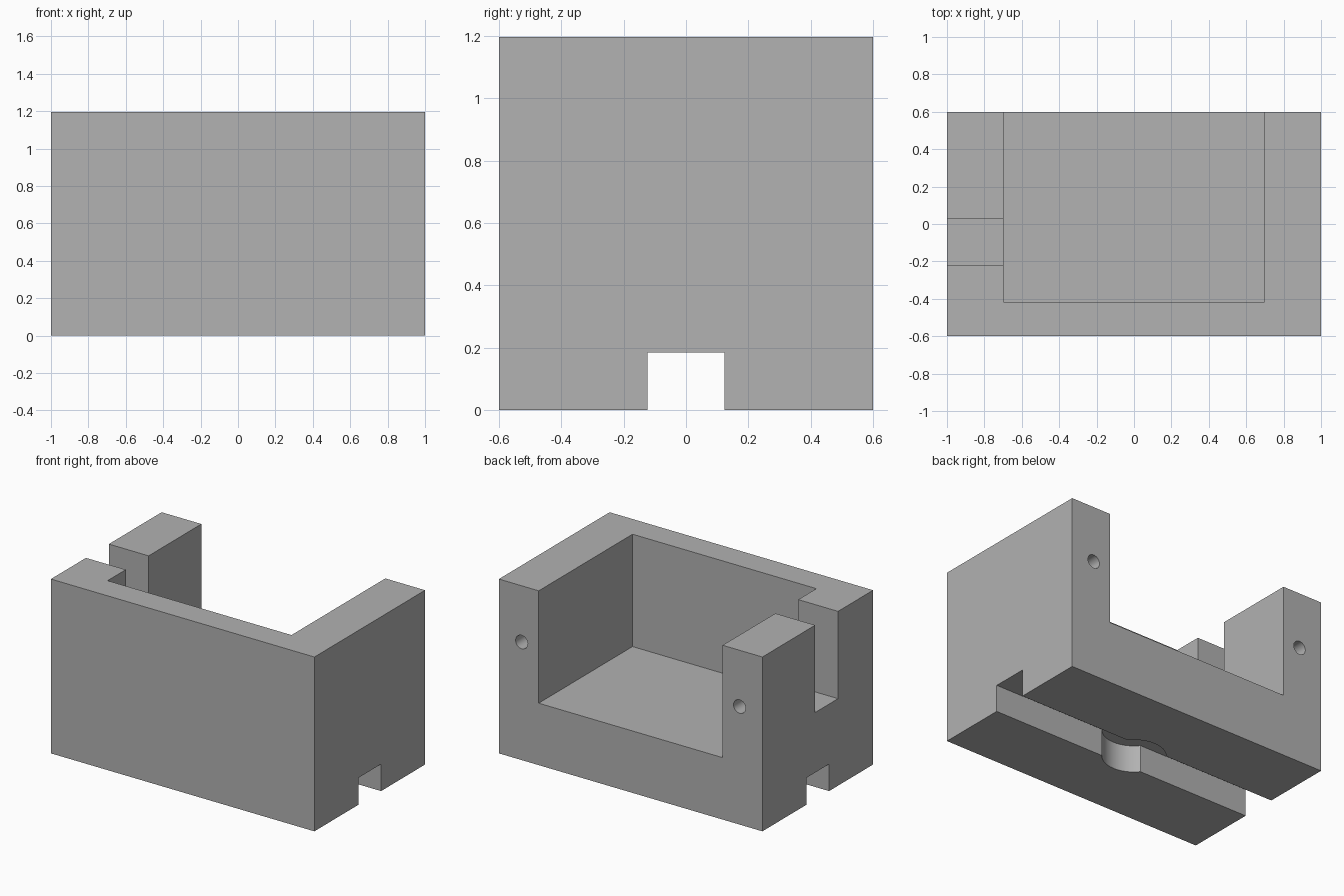
import bpy
import bmesh
from mathutils import Matrix, Vector

if "Cube" in bpy.data.objects:
    bpy.data.objects.remove(bpy.data.objects["Cube"], do_unlink=True)

HEIGHT = 1.196
OVER = 0.2  # how far cutters reach past the outside faces

grey = bpy.data.materials.new("plain_grey")
grey.use_nodes = True
colour = (0.445, 0.445, 0.445, 1)
grey.diffuse_color = colour
grey.node_tree.nodes["Principled BSDF"].inputs["Base Color"].default_value = colour


def add_object(name, bm):
    mesh = bpy.data.meshes.new(name)
    bm.to_mesh(mesh)
    bm.free()
    mesh.materials.append(grey)
    obj = bpy.data.objects.new(name, mesh)
    bpy.context.collection.objects.link(obj)
    return obj


def box(name, low, high):
    low, high = Vector(low), Vector(high)
    bm = bmesh.new()
    place = Matrix.Translation((low + high) / 2) @ Matrix.Diagonal((*(high - low), 1))
    bmesh.ops.create_cube(bm, size=1, matrix=place)
    return add_object(name, bm)


def cylinder(name, centre, radius, depth, axis):
    bm = bmesh.new()
    turn = Vector((0, 0, 1)).rotation_difference(Vector(axis)).to_matrix().to_4x4()
    bmesh.ops.create_cone(bm, cap_ends=True, segments=48, radius1=radius, radius2=radius,
                          depth=depth, matrix=Matrix.Translation(centre) @ turn)
    return add_object(name, bm)


# Solid block
body = box("bracket_body", (-1, -0.6, 0), (1, 0.6, HEIGHT))

cutters = [
    # Main pocket, open at the top and back
    box("pocket_cutter", (-0.698, -0.417, 0.425), (0.698, 0.6 + OVER, HEIGHT + OVER)),
    # Notch through the side wall
    box("notch_cutter", (-1 - OVER, -0.22, 0.597), (-0.6, 0.028, HEIGHT + OVER)),
    # Slot along the underside with a round recess in its middle
    box("slot_cutter", (-1 - OVER, -0.123, -OVER), (1 + OVER, 0.123, 0.185)),
    cylinder("recess_cutter", (0, 0, 0.185 / 2 - OVER / 2), 0.198, 0.185 + OVER, (0, 0, 1)),
]

# Screw holes in the back ends of the side walls
for side in (-1, 1):
    cutters.append(cylinder("screw_hole_cutter", (side * 0.827, 0.6, 0.81), 0.046, 0.8, (0, 1, 0)))

bpy.ops.object.select_all(action="DESELECT")
bpy.context.view_layer.objects.active = body
body.select_set(True)
for cutter in cutters:
    cutter.hide_render = True
    cut = body.modifiers.new("cut", "BOOLEAN")
    cut.operation = "DIFFERENCE"
    cut.solver = "EXACT"
    cut.object = cutter
    bpy.ops.object.modifier_apply(modifier=cut.name)
    bpy.data.objects.remove(cutter, do_unlink=True)

bpy.ops.object.shade_smooth_by_angle()
